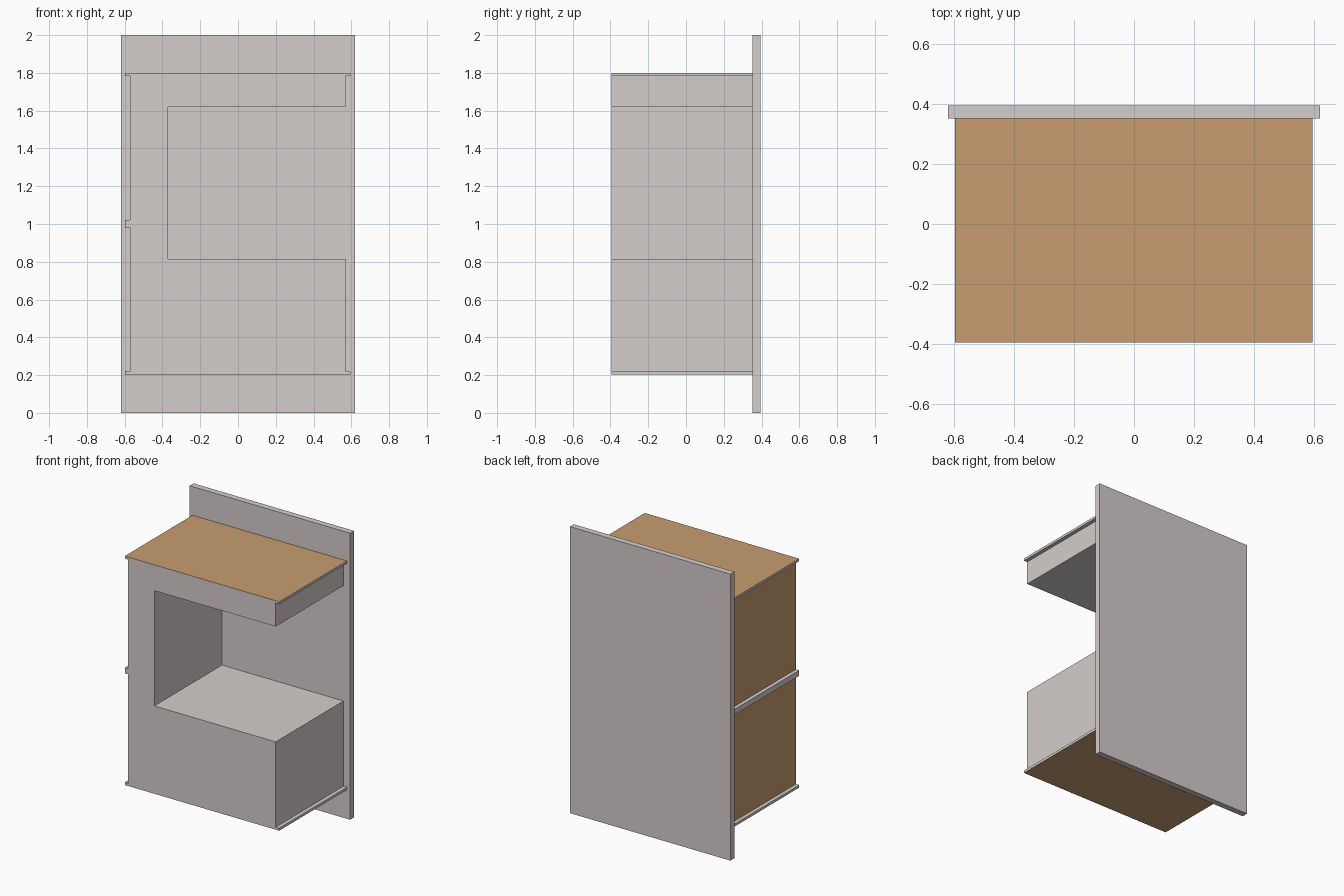
import bpy, bmesh

if "Cube" in bpy.data.objects:
    bpy.data.objects.remove(bpy.data.objects["Cube"])

FRONT, JOINT, BACK = -0.395, 0.352, 0.395

wood = bpy.data.materials.new("wood")
wood.diffuse_color = (0.58, 0.34, 0.16, 1)
wood.use_nodes = True
wood.node_tree.nodes["Principled BSDF"].inputs["Base Color"].default_value = wood.diffuse_color
grey = bpy.data.materials.new("grey")
grey.diffuse_color = (0.66, 0.61, 0.60, 1)
grey.use_nodes = True
grey.node_tree.nodes["Principled BSDF"].inputs["Base Color"].default_value = grey.diffuse_color


def extrude_profile(name, points, y0, y1, wood_edges=()):
    """Extrude an x/z outline along y; the listed outline edges become wood."""
    bm = bmesh.new()
    front = [bm.verts.new((x, y0, z)) for x, z in points]
    back = [bm.verts.new((x, y1, z)) for x, z in points]
    bm.faces.new(front)
    bm.faces.new(back[::-1])
    n = len(points)
    for i in range(n):
        j = (i + 1) % n
        side = bm.faces.new((front[j], front[i], back[i], back[j]))
        side.material_index = 1 if i in wood_edges else 0
    bmesh.ops.recalc_face_normals(bm, faces=bm.faces)
    mesh = bpy.data.meshes.new(name)
    bm.to_mesh(mesh)
    bm.free()
    mesh.materials.append(grey)
    mesh.materials.append(wood)
    obj = bpy.data.objects.new(name, mesh)
    bpy.context.collection.objects.link(obj)
    return obj


# Tall back panel
extrude_profile("back_panel", [(-0.62, 0), (0.62, 0), (0.62, 2), (-0.62, 2)], JOINT, BACK)

# C-shaped cabinet body with thin lips on its sides and an open niche
body = [
    (-0.598, 0.202), (0.595, 0.202), (0.595, 0.22), (0.568, 0.22),   # base
    (0.568, 0.815), (-0.37, 0.815), (-0.37, 1.62), (0.568, 1.62),    # niche
    (0.568, 1.783), (0.595, 1.783), (0.595, 1.8), (-0.598, 1.8),     # top
    (-0.598, 1.783), (-0.572, 1.783), (-0.572, 1.021), (-0.598, 1.021),
    (-0.598, 0.982), (-0.572, 0.982), (-0.572, 0.22), (-0.598, 0.22),
]
# Wood: underside, top, and the two left side panels
extrude_profile("cabinet_body", body, FRONT, JOINT, wood_edges=(0, 10, 13, 17))
